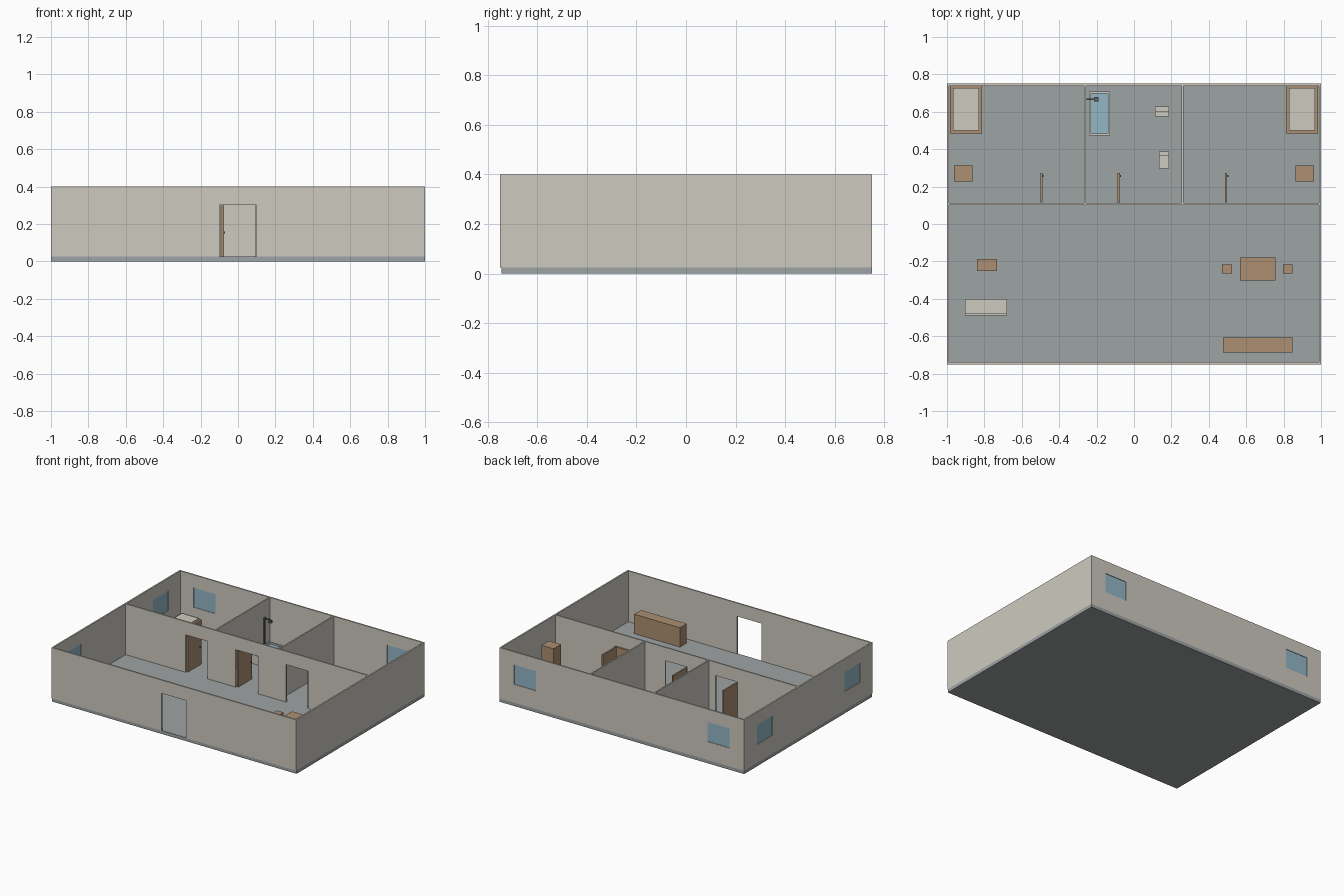
import bpy, bmesh

if "Cube" in bpy.data.objects:
    bpy.data.objects.remove(bpy.data.objects["Cube"])


def material(name, r, g, b):
    """Flat colour from 0-255 display values."""
    def lin(c):
        c /= 255
        return c / 12.92 if c <= 0.04045 else ((c + 0.055) / 1.055) ** 2.4
    m = bpy.data.materials.new(name)
    m.diffuse_color = (lin(r), lin(g), lin(b), 1)
    m.use_nodes = True
    m.node_tree.nodes["Principled BSDF"].inputs["Base Color"].default_value = m.diffuse_color
    return m


PLASTER = material("plaster", 206, 202, 192)
CONCRETE = material("concrete", 158, 163, 164)
WOOD = material("wood", 172, 143, 114)
GLASS = material("glass", 146, 183, 198)
METAL = material("dark_metal", 95, 97, 100)


def boxes(name, mat, *specs):
    """One object made of boxes given as (x0, x1, y0, y1, z0, z1)."""
    bm = bmesh.new()
    for x0, x1, y0, y1, z0, z1 in specs:
        for v in bmesh.ops.create_cube(bm, size=1)["verts"]:
            v.co = (x1 if v.co.x > 0 else x0,
                    y1 if v.co.y > 0 else y0,
                    z1 if v.co.z > 0 else z0)
    me = bpy.data.meshes.new(name)
    bm.to_mesh(me)
    bm.free()
    ob = bpy.data.objects.new(name, me)
    bpy.context.collection.objects.link(ob)
    if mat:
        me.materials.append(mat)
    return ob


def cut(ob, *specs):
    """Subtract boxes from an object."""
    cutter = boxes("cutter", None, *specs)
    cutter.hide_render = True
    mod = ob.modifiers.new("cut", "BOOLEAN")
    mod.operation, mod.solver, mod.object = "DIFFERENCE", "EXACT", cutter
    bpy.context.view_layer.objects.active = ob
    bpy.ops.object.modifier_apply(modifier=mod.name)
    bpy.data.objects.remove(cutter)


def mirror_x(s):
    return (-s[1], -s[0]) + tuple(s[2:])


F, TOP, DOOR = 0.025, 0.4, 0.302    # floor level, wall top, door head
T = 0.011                           # wall thickness
W0, W1 = 0.16, 0.305                # window sill and head

# Floor slab and walls with rooms hollowed out
boxes("floor_slab", CONCRETE, (-1, 1, -0.745, 0.75, 0, F))
walls = boxes("walls", PLASTER, (-1, 1, -0.75, 0.75, F, TOP))
back = (0.112, 0.75 - T, -0.1, 0.6)
cut(walls,
    (-1 + T, 1 - T, -0.75 + T, 0.102, -0.1, 0.6),
    (-1 + T, -0.266, *back), (-0.256, 0.255, *back), (0.265, 1 - T, *back))

# Door and window openings
side_windows = [(0.42, 0.60), (-0.60, -0.42)]
back_window = (0.70, 0.88, 0.72, 0.8, W0, W1)
cut(walls,
    (-0.1, 0.1, -0.8, -0.7, 0, DOOR),
    *[(x, x + 0.18, 0.08, 0.13, 0, DOOR) for x in (-0.5, -0.09, 0.32)],
    back_window, mirror_x(back_window),
    *[(-1.05, -0.95, a, b, W0, W1) for a, b in side_windows])

# Window panes set mid-wall
pane = (0.70, 0.88, 0.743, 0.746, W0, W1)
boxes("window_panes", GLASS, pane, mirror_x(pane),
      *[(-0.996, -0.993, a, b, W0, W1) for a, b in side_windows])

# Open interior doors with handles
for i, x in enumerate((-0.5, -0.087, 0.487)):
    boxes(f"door_{i + 1}", WOOD, (x, x + 0.011, 0.114, 0.274, F, DOOR - 0.002))
    boxes(f"door_handle_{i + 1}", METAL, (x + 0.011, x + 0.017, 0.252, 0.262, 0.15, 0.16))

# Mirrored bedroom furniture: bed, mattress, wardrobe
for side in ("left", "right"):
    m = mirror_x if side == "left" else tuple
    frame = boxes(f"bed_frame_{side}", WOOD, m((0.814, 0.985, 0.485, 0.738, F, 0.085)))
    cut(frame, m((0.828, 0.968, 0.50, 0.728, 0.05, 0.2)))
    boxes(f"mattress_{side}", PLASTER, m((0.829, 0.967, 0.501, 0.727, 0.05, 0.098)))
    boxes(f"wardrobe_{side}", WOOD, m((0.863, 0.962, 0.227, 0.313, F, 0.26)))

# Bathtub, water and shower
tub = boxes("bathtub", PLASTER, (-0.241, -0.129, 0.473, 0.709, F, 0.09))
cut(tub, (-0.230, -0.140, 0.484, 0.698, 0.04, 0.2))
boxes("bath_water", GLASS, (-0.230, -0.140, 0.484, 0.698, 0.04, 0.08))
boxes("shower", METAL,
      (-0.254, -0.246, 0.663, 0.671, 0.06, 0.282),
      (-0.246, -0.195, 0.663, 0.671, 0.272, 0.280),
      (-0.213, -0.191, 0.656, 0.678, 0.255, 0.272))

# Washbasin and toilet
boxes("washbasin", PLASTER,
      (0.112, 0.187, 0.575, 0.602, F, 0.10),
      (0.112, 0.187, 0.602, 0.628, F, 0.12))
boxes("toilet", PLASTER,
      (0.134, 0.187, 0.297, 0.366, F, 0.075),
      (0.134, 0.187, 0.366, 0.388, F, 0.125))

# Living area: sofa and low table
boxes("sofa", PLASTER,
      (-0.904, -0.68, -0.476, -0.40, F, 0.085),
      (-0.904, -0.68, -0.49, -0.476, F, 0.135))
boxes("low_table", WOOD, (-0.84, -0.733, -0.25, -0.187, F, 0.08))

# Dining table, stools and kitchen counter
boxes("dining_table", WOOD, (0.567, 0.757, -0.302, -0.18, F, 0.13))
boxes("stool_left", WOOD, (0.47, 0.525, -0.265, -0.217, F, 0.125))
boxes("stool_right", WOOD, (0.797, 0.848, -0.265, -0.217, F, 0.125))
boxes("kitchen_counter", WOOD, (0.475, 0.848, -0.687, -0.607, F, 0.168))
